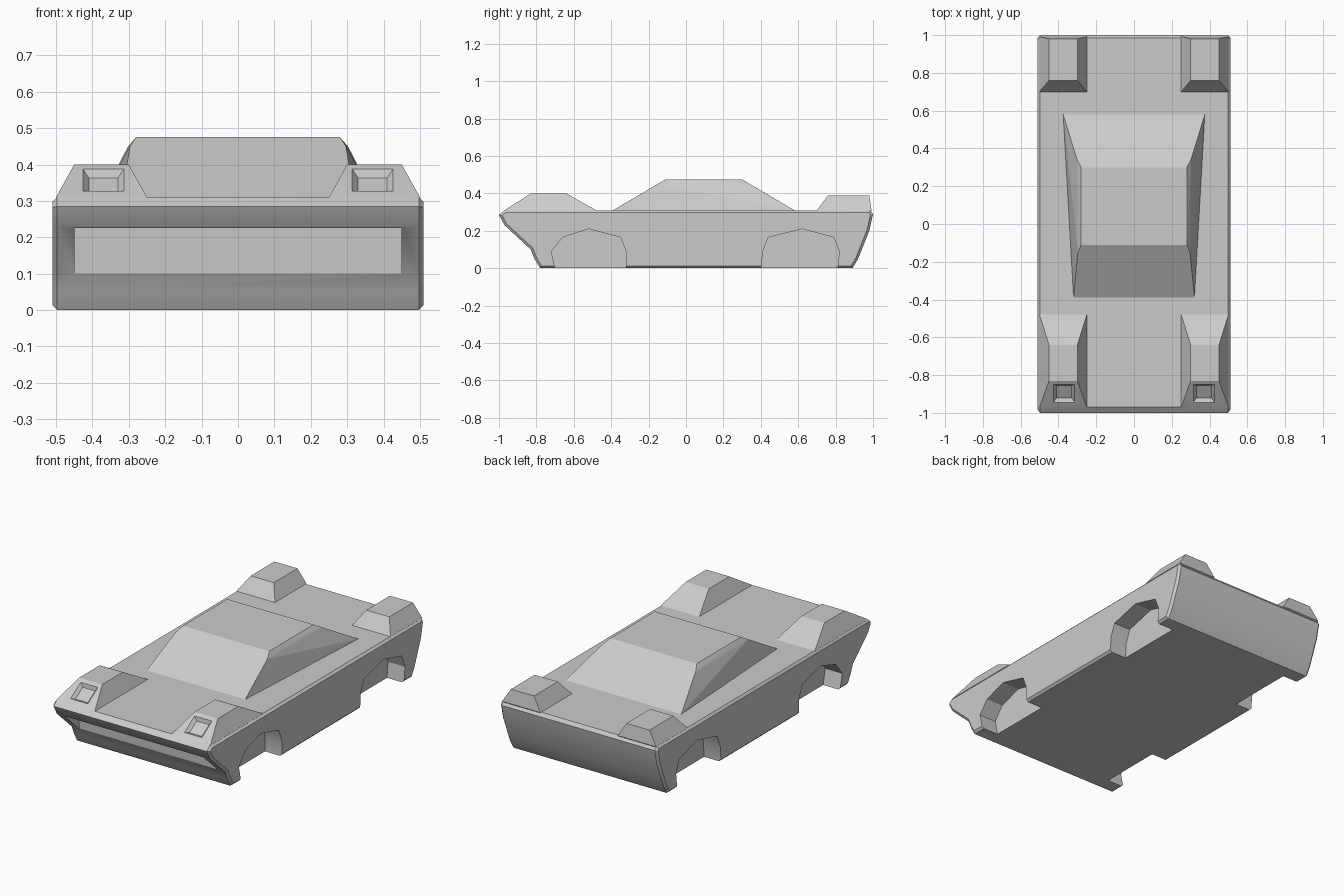
import bpy, bmesh
from math import radians

if "Cube" in bpy.data.objects:
    bpy.data.objects.remove(bpy.data.objects["Cube"])


def finish(name, bm):
    bmesh.ops.recalc_face_normals(bm, faces=bm.faces)
    me = bpy.data.meshes.new(name)
    bm.to_mesh(me)
    bm.free()
    ob = bpy.data.objects.new(name, me)
    bpy.context.collection.objects.link(ob)
    return ob


def prism(name, profile, x0, x1):
    """Extrude a (y, z) profile from x0 to x1."""
    bm = bmesh.new()
    face = bm.faces.new([bm.verts.new((x0, y, z)) for y, z in profile])
    ext = bmesh.ops.extrude_face_region(bm, geom=[face])["geom"]
    bmesh.ops.translate(bm, vec=(x1 - x0, 0, 0),
                        verts=[v for v in ext if isinstance(v, bmesh.types.BMVert)])
    return finish(name, bm)


def hull(name, pts):
    bm = bmesh.new()
    for p in pts:
        bm.verts.new(p)
    res = bmesh.ops.convex_hull(bm, input=bm.verts)
    junk = [v for v in res["geom_interior"] if isinstance(v, bmesh.types.BMVert)]
    bmesh.ops.delete(bm, geom=junk, context='VERTS')
    bmesh.ops.dissolve_limit(bm, angle_limit=radians(1), verts=bm.verts, edges=bm.edges)
    return finish(name, bm)


def apply(ob, mod):
    bpy.context.view_layer.objects.active = ob
    bpy.ops.object.modifier_apply(modifier=mod.name)


def boolean(ob, tool, op):
    tool.hide_render = True
    mod = ob.modifiers.new("bool", 'BOOLEAN')
    mod.operation, mod.solver, mod.object = op, 'EXACT', tool
    apply(ob, mod)
    bpy.data.objects.remove(tool)


def fender(name, s, profile):
    """Raised fender: base front, top front, top rear, base rear, tapering upward."""
    pts = []
    for i, (y, z) in enumerate(profile):
        xs = (0.30, 0.45) if i in (1, 2) else (0.25, 0.50)
        pts += [(s * x, y, z) for x in xs]
    y0, y1 = profile[0][0] + 0.05, profile[3][0] - 0.05
    pts += [(s * x, y, 0.25) for x in (0.30, 0.45) for y in (y0, y1)]
    return hull(name, pts)


# Lower body: side profile with chamfered long edges
body = prism("car_body", [
    (-0.97, 0.31), (-1.0, 0.285), (-0.97, 0.23), (-0.83, 0.10), (-0.81, 0.05),
    (-0.78, 0), (0.89, 0), (0.92, 0.05), (0.94, 0.10), (0.98, 0.20),
    (1.0, 0.29), (0.985, 0.31)], -0.51, 0.51)
bev = body.modifiers.new("chamfer", 'BEVEL')
bev.width, bev.segments, bev.limit_method, bev.angle_limit = 0.013, 1, 'ANGLE', radians(80)
apply(body, bev)

# Recess under the nose
boolean(body, prism("nose_cutter", [(-1.1, 0.10), (-0.828, 0.10),
                                    (-0.835, 0.225), (-1.1, 0.225)], -0.45, 0.45), 'DIFFERENCE')

front_arch = [(-0.70, -0.05), (-0.70, 0), (-0.72, 0.09), (-0.66, 0.165), (-0.52, 0.21),
              (-0.35, 0.165), (-0.32, 0.09), (-0.32, -0.05)]
rear_arch = [(0.40, -0.05), (0.41, 0.09), (0.44, 0.165), (0.62, 0.21), (0.79, 0.165),
             (0.82, 0.09), (0.81, 0), (0.81, -0.05)]
front_fender = [(-0.97, 0.31), (-0.83, 0.40), (-0.64, 0.40), (-0.48, 0.31)]
rear_fender = [(0.70, 0.31), (0.76, 0.39), (0.98, 0.39), (0.992, 0.31)]

for s in (-1, 1):
    # Wheel arches
    for arch in (front_arch, rear_arch):
        boolean(body, prism("arch_cutter", arch, s * 0.40, s * 0.6), 'DIFFERENCE')
    # Fenders
    for prof in (front_fender, rear_fender):
        boolean(body, fender("fender", s, prof), 'UNION')
    # Headlight pockets sunk into the sloping fender fronts
    rim = [(s * x, -0.97 + t * 0.14 - o * 0.54, 0.31 + t * 0.09 + o * 0.84)
           for x0, x1, t0, t1, o in ((0.305, 0.435, 0.13, 0.91, 0.01),
                                     (0.33, 0.41, 0.28, 0.76, -0.018))
           for x in (x0, x1) for t in (t0, t1)]
    boolean(body, hull("headlight_cutter", rim), 'DIFFERENCE')

bpy.ops.object.select_all(action='DESELECT')
body.select_set(True)
bpy.context.view_layer.objects.active = body
bpy.ops.object.shade_smooth_by_angle(angle=radians(28))

# Cabin: tapered glasshouse with chamfered roof sides
hull("cabin", [(s * x, y, z) for s in (-1, 1) for x, y, z in (
    (0.32, -0.39, 0.31), (0.375, 0.58, 0.31), (0.28, -0.11, 0.475), (0.28, 0.30, 0.475),
    (0.297, -0.152, 0.45), (0.302, 0.342, 0.45), (0.30, -0.30, 0.29), (0.33, 0.50, 0.29))])
